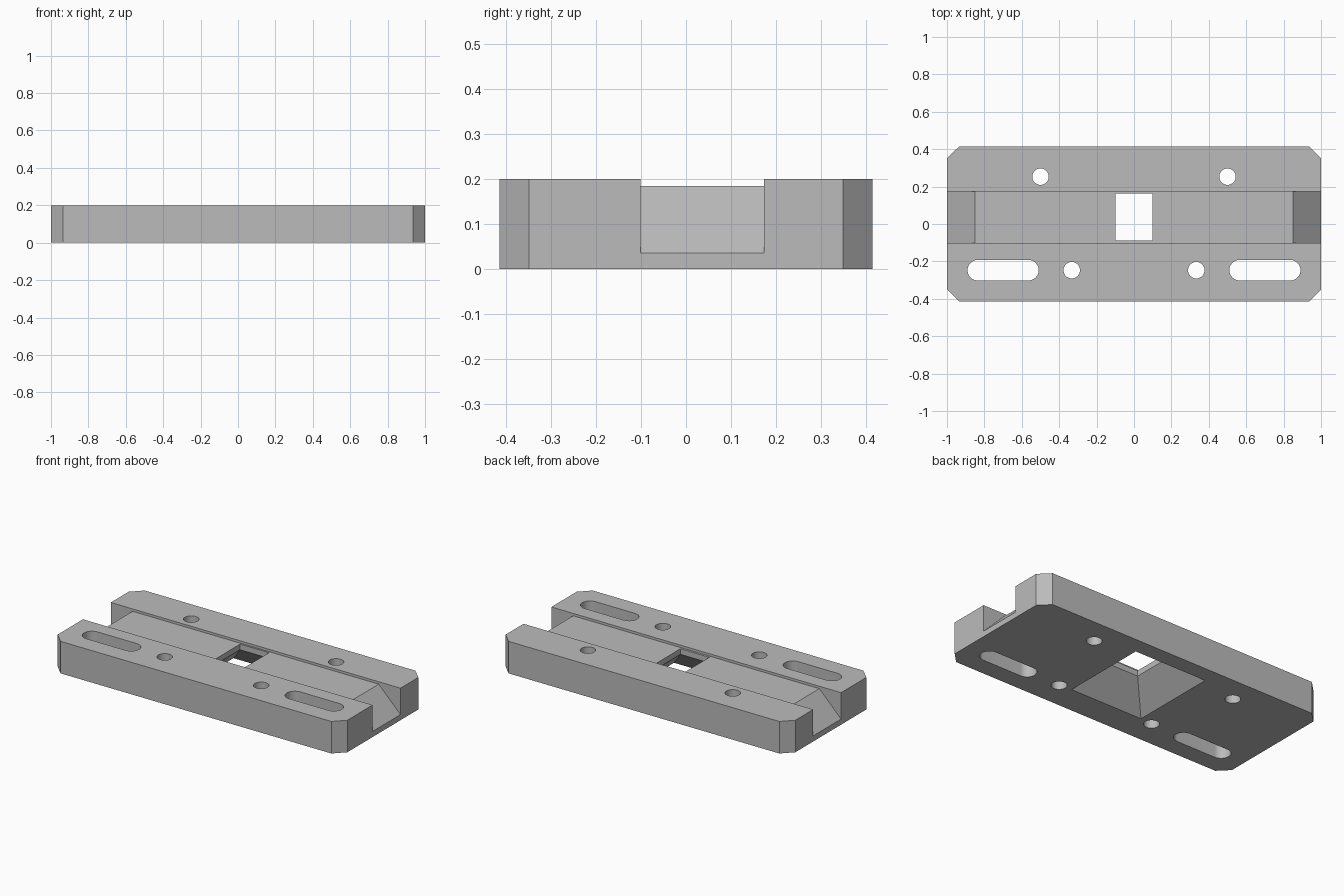
import bpy, bmesh, math
from mathutils import Vector

if "Cube" in bpy.data.objects:
    bpy.data.objects.remove(bpy.data.objects["Cube"])

grey = bpy.data.materials.new("plain grey")
grey.diffuse_color = (0.5, 0.5, 0.5, 1)
grey.use_nodes = True
grey.node_tree.nodes["Principled BSDF"].inputs["Base Color"].default_value = grey.diffuse_color


def loft(name, rings):
    """Closed solid through a list of rings with equal point counts."""
    bm = bmesh.new()
    loops = [[bm.verts.new(p) for p in ring] for ring in rings]
    n = len(loops[0])
    for a, b in zip(loops, loops[1:]):
        for i in range(n):
            j = (i + 1) % n
            bm.faces.new((a[i], a[j], b[j], b[i]))
    bm.faces.new(loops[0])
    bm.faces.new(loops[-1])
    bmesh.ops.recalc_face_normals(bm, faces=bm.faces)
    me = bpy.data.meshes.new(name)
    bm.to_mesh(me)
    bm.free()
    me.materials.append(grey)
    ob = bpy.data.objects.new(name, me)
    bpy.context.collection.objects.link(ob)
    return ob


def upright(name, outline, z0, z1):
    return loft(name, [[(x, y, z) for x, y in outline] for z in (z0, z1)])


def slot(name, x, y, r, half=0.0, seg=24):
    """Round hole, or a long slot when half is above zero."""
    pts = []
    for side in (1, -1):
        for i in range(seg + 1):
            a = math.pi * i / seg - math.pi / 2
            if half == 0 and i == seg:
                continue
            pts.append((x + side * (half + r * math.cos(a)), y + side * r * math.sin(a)))
    return upright(name, pts, -0.1, 0.3)


# Plate with cut corners
X, Y, C = 1.0, 0.415, 0.065
plate = upright("base_plate", [(-X + C, -Y), (X - C, -Y), (X, -Y + C), (X, Y - C),
                               (X - C, Y), (-X + C, Y), (-X, Y - C), (-X, -Y + C)], 0, 0.2)
cutters = []

# Lengthwise channel, shallow in the middle and sloping down at both ends
channel = [(-1.1, -0.065), (-0.85, 0.185), (0.85, 0.185), (1.1, -0.065), (1.1, 0.3), (-1.1, 0.3)]
cutters.append(loft("channel_cutter", [[(x, y, z) for x, z in channel] for y in (-0.101, 0.174)]))

# Rectangular window flaring out below
rings = []
for z, grow in ((-0.05, 0.2), (0.15, 0), (0.3, 0)):
    x, y0, y1 = 0.1 + grow, -0.088 - grow, 0.163 + grow
    rings.append([(-x, y0, z), (x, y0, z), (x, y1, z), (-x, y1, z)])
cutters.append(loft("window_cutter", rings))

# Round holes and long slots, mirrored left and right
for s in (-1, 1):
    cutters.append(slot("back_hole_cutter", s * 0.5, 0.253, 0.044))
    cutters.append(slot("front_hole_cutter", s * 0.333, -0.247, 0.044))
    cutters.append(slot("long_slot_cutter", s * 0.7, -0.247, 0.055, 0.135))

for c in cutters:
    m = plate.modifiers.new(c.name, 'BOOLEAN')
    m.operation, m.solver, m.object = 'DIFFERENCE', 'EXACT', c
    c.hide_render = True

# Apply the cuts and clear the cutters away
bpy.context.view_layer.objects.active = plate
plate.select_set(True)
for m in list(plate.modifiers):
    bpy.ops.object.modifier_apply(modifier=m.name)
for c in cutters:
    bpy.data.objects.remove(c, do_unlink=True)
bpy.ops.object.shade_smooth_by_angle(angle=math.radians(30))
